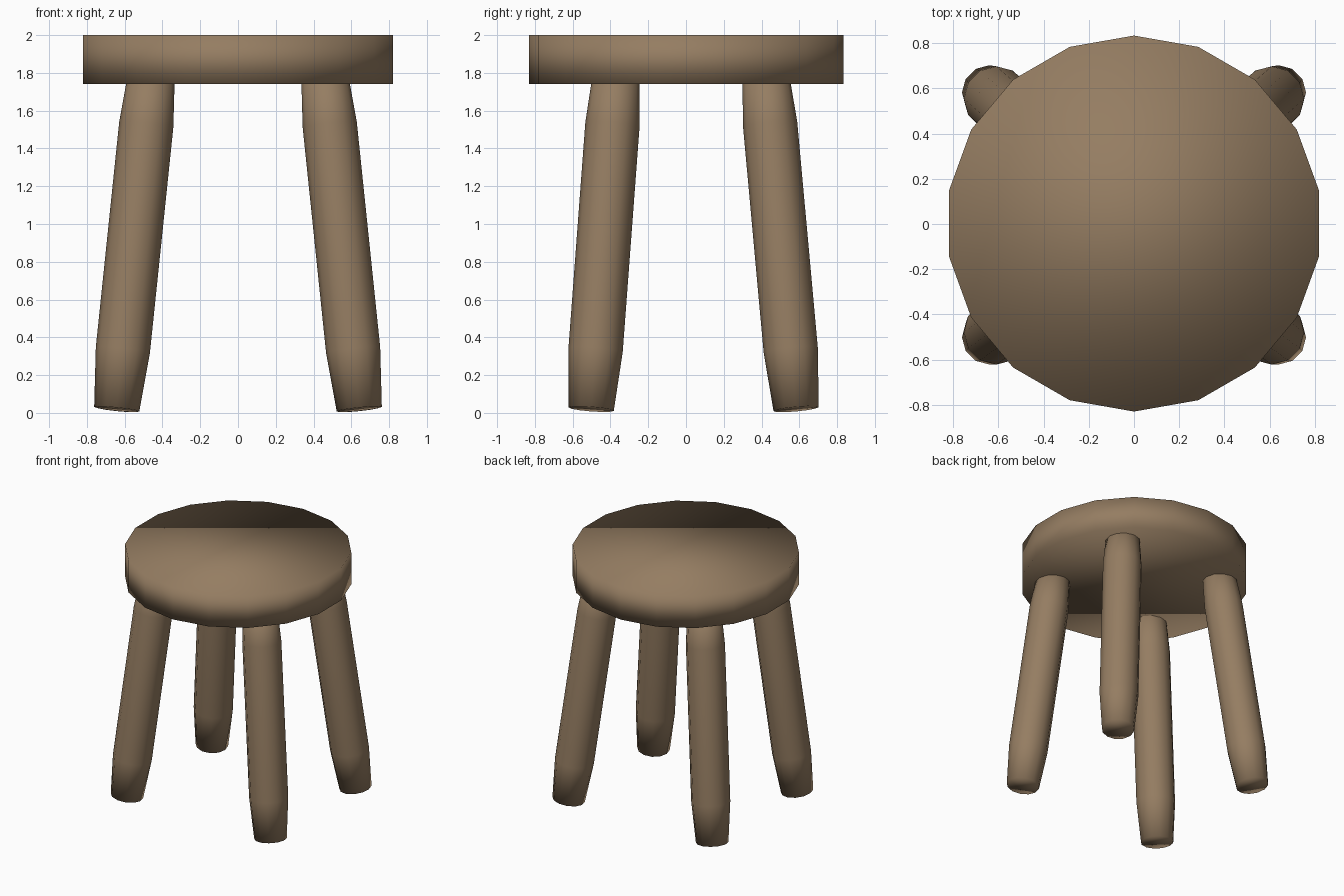
import bpy, bmesh, math
from mathutils import Vector

if "Cube" in bpy.data.objects:
    bpy.data.objects.remove(bpy.data.objects["Cube"])

wood = bpy.data.materials.new("brown wood")
wood.diffuse_color = (0.30, 0.205, 0.122, 1)
wood.use_nodes = True
wood.node_tree.nodes["Principled BSDF"].inputs["Base Color"].default_value = wood.diffuse_color


def finish(bm, name):
    """Turn a bmesh into a fully smooth wooden object."""
    bmesh.ops.recalc_face_normals(bm, faces=bm.faces)
    for f in bm.faces:
        f.smooth = True
    mesh = bpy.data.meshes.new(name)
    bm.to_mesh(mesh)
    bm.free()
    mesh.materials.append(wood)
    ob = bpy.data.objects.new(name, mesh)
    bpy.context.collection.objects.link(ob)
    return ob


def lathe(name, axis_start, axis_end, profile, sides):
    """Straight rod: profile is (fraction along the axis, radius)."""
    a, b = Vector(axis_start), Vector(axis_end)
    rot = Vector((0, 0, 1)).rotation_difference((b - a).normalized())
    bm = bmesh.new()
    rings = []
    for t, r in profile:
        centre = a.lerp(b, t)
        ring = []
        for i in range(sides):
            ang = math.pi / 2 + math.tau * i / sides
            offset = Vector((r * math.cos(ang), r * math.sin(ang), 0))
            ring.append(bm.verts.new(centre + rot @ offset))
        rings.append(ring)
    for lo, hi in zip(rings, rings[1:]):
        for i in range(sides):
            j = (i + 1) % sides
            bm.faces.new((lo[i], lo[j], hi[j], hi[i]))
    bm.faces.new(rings[0][::-1])
    bm.faces.new(rings[-1])
    return finish(bm, name)


# Seat: thick eighteen-sided disc
lathe("seat", (0, 0.002, 1.742), (0, 0.002, 2.0), [(0, 0.832), (1, 0.832)], 18)

# Legs: splayed rods with tapered ends, tops sunk into the seat
leg_profile = [(0, 0.12), (0.172, 0.144), (0.828, 0.144), (1, 0.12)]
for side, sx in (("left", -1), ("right", 1)):
    for row, y_foot, y_top in (("front", -0.502, -0.366), ("back", 0.583, 0.417)):
        lathe(f"{row}_{side}_leg",
              (sx * 0.642, y_foot, 0.02), (sx * 0.453, y_top, 1.84),
              leg_profile, 12)
